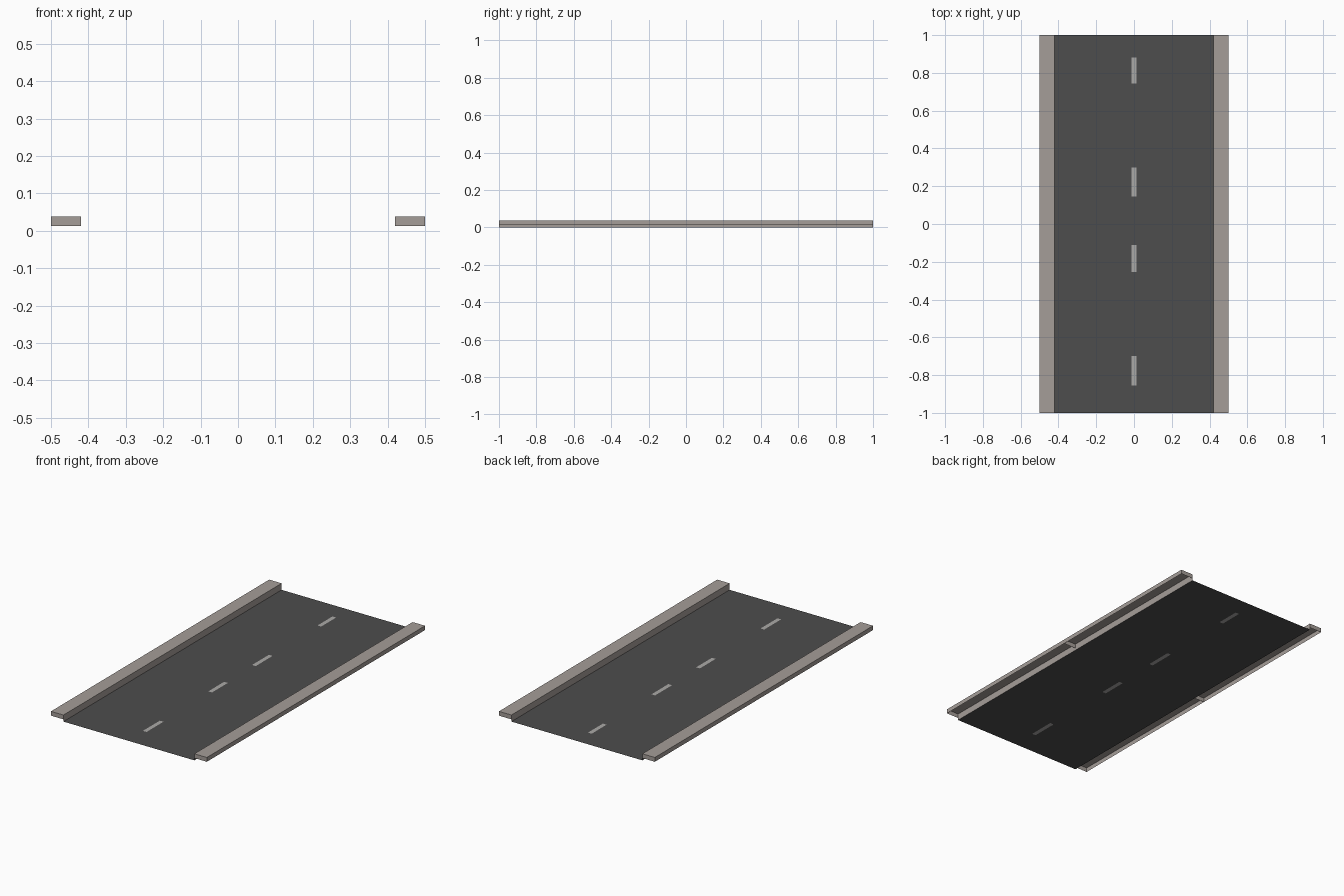
import bpy, bmesh

if "Cube" in bpy.data.objects:
    bpy.data.objects.remove(bpy.data.objects["Cube"])


def material(name, rgb):
    m = bpy.data.materials.new(name)
    m.diffuse_color = (*rgb, 1)
    m.use_nodes = True
    m.node_tree.nodes["Principled BSDF"].inputs["Base Color"].default_value = m.diffuse_color
    return m


asphalt = material("dark asphalt", (0.075, 0.075, 0.075))
stone = material("kerb stone", (0.376, 0.337, 0.314))
paint = material("lane paint", (0.41, 0.40, 0.39))


def add_object(name, bm, mats):
    mesh = bpy.data.meshes.new(name)
    bm.to_mesh(mesh)
    bm.free()
    for m in mats:
        mesh.materials.append(m)
    ob = bpy.data.objects.new(name, mesh)
    bpy.context.collection.objects.link(ob)
    return ob


# Road sheet, cut so that the centre dashes are faces of it
INNER, OUTER, DASH = 0.42, 0.5, 0.012
dashes = [(-0.855, -0.70), (-0.255, -0.11), (0.145, 0.30), (0.745, 0.882)]
xs = [-INNER, -DASH, DASH, INNER]
ys = [-1.0] + [y for d in dashes for y in d] + [1.0]
bm = bmesh.new()
grid = [[bm.verts.new((x, y, 0)) for x in xs] for y in ys]
for j in range(len(ys) - 1):
    for i in range(len(xs) - 1):
        f = bm.faces.new((grid[j][i], grid[j][i + 1],
                          grid[j + 1][i + 1], grid[j + 1][i]))
        f.material_index = 1 if i == 1 and j % 2 == 1 else 0
add_object("road_surface", bm, [asphalt, paint])

# Kerb segments: hollow underneath, the road-side wall reaching the road
LOW, TOP = 0.013, 0.038


def kerb(name, y0, y1):
    bm = bmesh.new()

    def face(*pts):
        bm.faces.new([bm.verts.new(p) for p in pts])

    face((INNER, y0, TOP), (OUTER, y0, TOP), (OUTER, y1, TOP), (INNER, y1, TOP))
    face((OUTER, y0, LOW), (OUTER, y1, LOW), (OUTER, y1, TOP), (OUTER, y0, TOP))
    face((INNER, y1, 0), (INNER, y0, 0), (INNER, y0, TOP), (INNER, y1, TOP))
    face((INNER, y0, LOW), (OUTER, y0, LOW), (OUTER, y0, TOP), (INNER, y0, TOP))
    face((OUTER, y1, LOW), (INNER, y1, LOW), (INNER, y1, TOP), (OUTER, y1, TOP))
    ob = add_object(name, bm, [stone])
    mirror = ob.modifiers.new("other side", "MIRROR")
    mirror.use_axis = (True, False, False)
    mirror.use_mirror_merge = False


kerb("front_kerbs", -1.0, 0.0)
kerb("back_kerbs", 0.0, 1.0)
